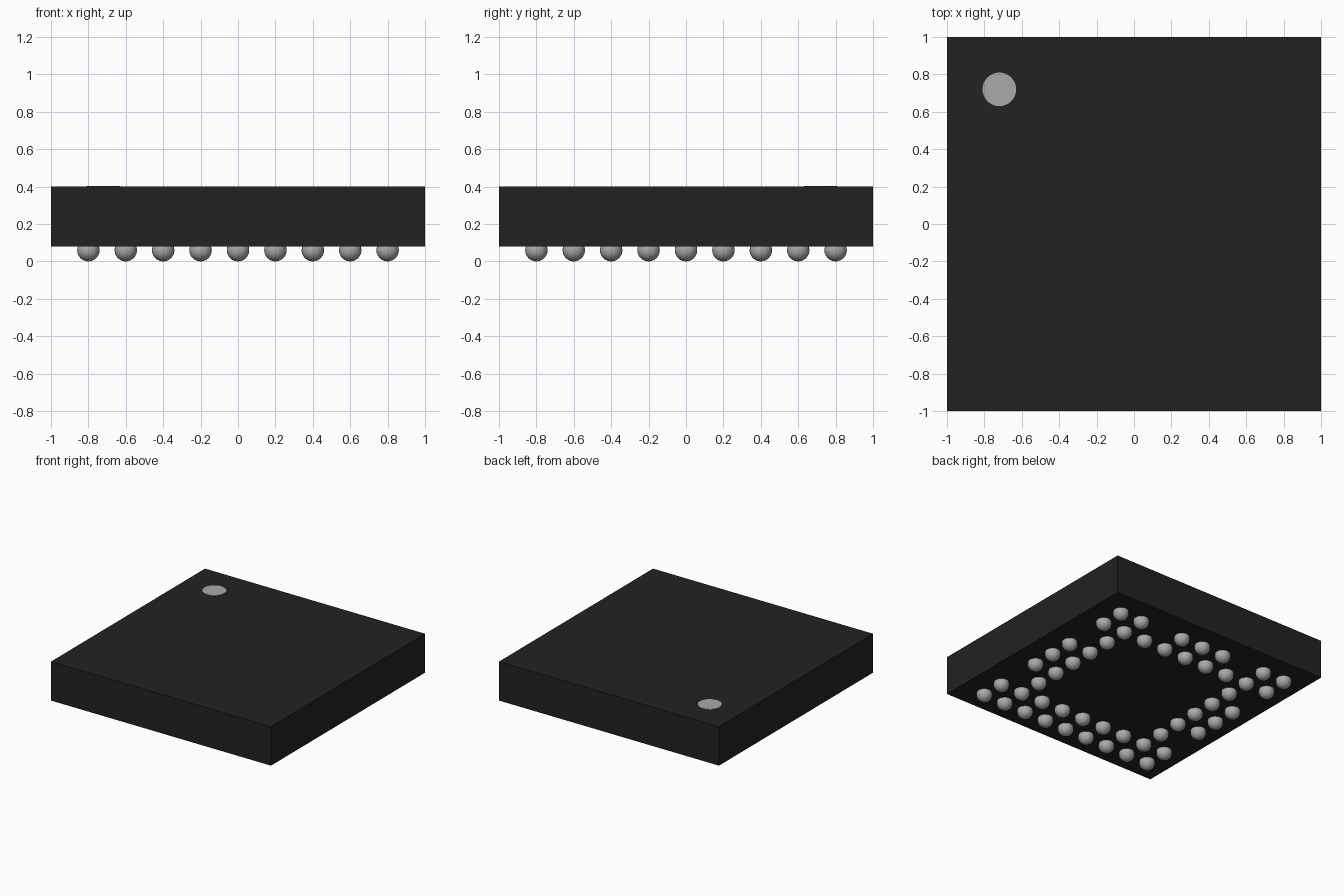
import bpy

cube = bpy.data.objects.get("Cube")
if cube:
    bpy.data.objects.remove(cube, do_unlink=True)


def material(name, color, roughness):
    mat = bpy.data.materials.new(name)
    mat.use_nodes = True
    mat.diffuse_color = (*color, 1)
    shader = mat.node_tree.nodes["Principled BSDF"]
    shader.inputs["Base Color"].default_value = (*color, 1)
    shader.inputs["Roughness"].default_value = roughness
    return mat


black = material("black plastic", (0.016, 0.016, 0.016), 0.6)
marker_grey = material("marker grey", (0.4, 0.4, 0.41), 0.6)
solder = material("solder grey", (0.4, 0.4, 0.4), 0.4)

BOTTOM, TOP = 0.08, 0.4
PITCH, RADIUS = 0.2, 0.06

# Package body
bpy.ops.mesh.primitive_cube_add(size=1, location=(0, 0, (BOTTOM + TOP) / 2))
body = bpy.context.object
body.name = "package_body"
body.scale = (2, 2, TOP - BOTTOM)
bpy.ops.object.transform_apply(location=False, rotation=False, scale=True)
body.data.materials.append(black)

# Round orientation marker, a thin plate in the top corner
bpy.ops.mesh.primitive_cylinder_add(vertices=32, radius=0.09, depth=0.006,
                                    location=(-0.72, 0.72, TOP))
marker = bpy.context.object
marker.name = "pin_one_marker"
marker.data.materials.append(marker_grey)

# One solder ball mesh shared by every position
bpy.ops.mesh.primitive_uv_sphere_add(segments=24, ring_count=12, radius=RADIUS)
first_ball = bpy.context.object
bpy.ops.object.shade_smooth()
ball_mesh = first_ball.data
ball_mesh.name = "solder_ball"
ball_mesh.materials.append(solder)
bpy.data.objects.remove(first_ball)


def has_ball(col, row):
    """Two outer rings, with gaps along the back and both sides."""
    ring = max(abs(col), abs(row))
    if ring < 3:
        return False
    gap = ring == 4 and min(abs(col), abs(row)) == 2
    return not gap or row == -4


# Ball grid on the underside
for col in range(-4, 5):
    for row in range(-4, 5):
        if has_ball(col, row):
            ball = bpy.data.objects.new(f"solder_ball_{col + 5}_{row + 5}", ball_mesh)
            ball.location = (col * PITCH, row * PITCH, RADIUS)
            bpy.context.collection.objects.link(ball)
